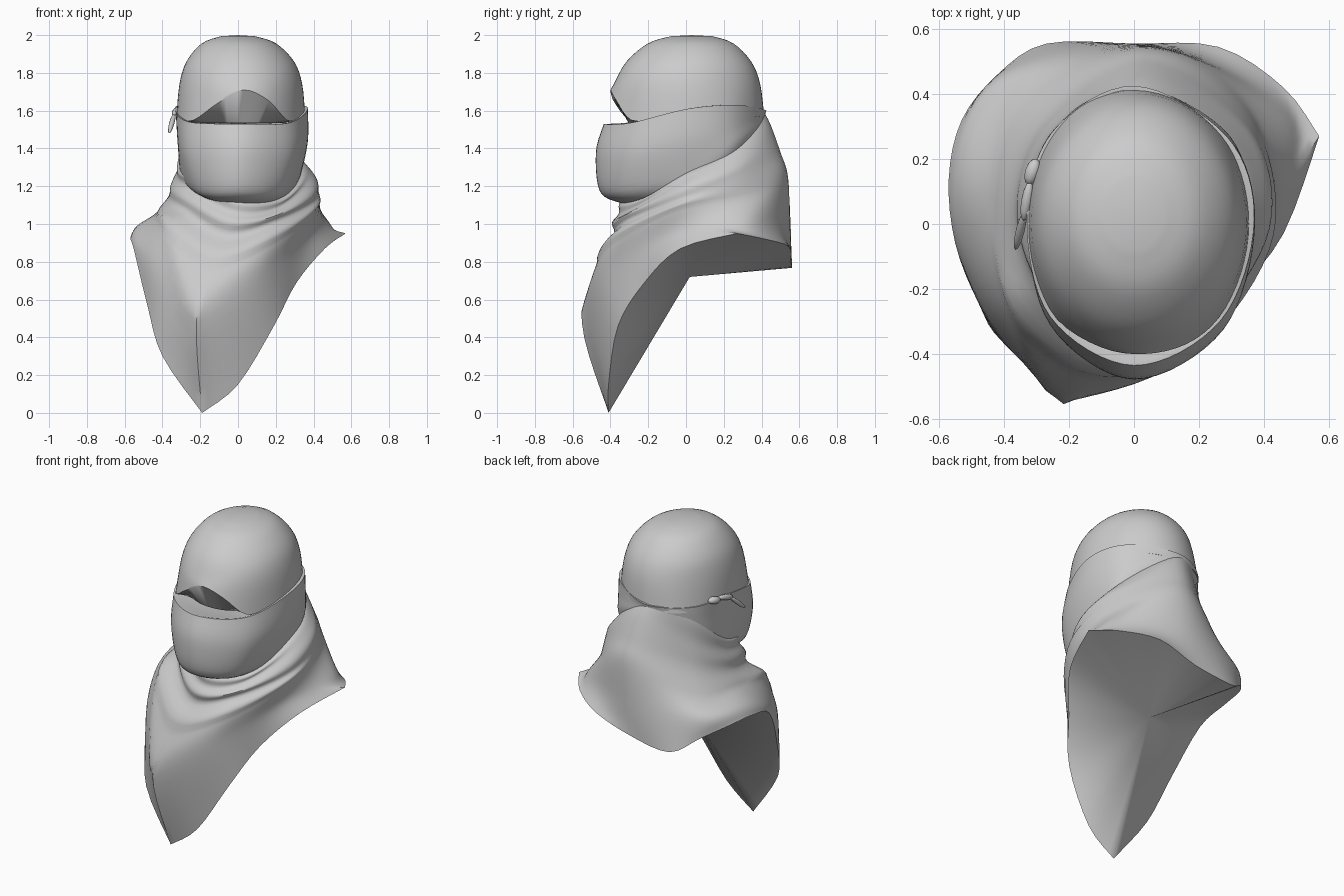
import bpy
import bmesh
import math
from mathutils import Vector

if "Cube" in bpy.data.objects:
    bpy.data.objects.remove(bpy.data.objects["Cube"])

SEGMENTS = 64


def spline(a, b, c, d, t):
    """Catmull-Rom blend between b and c."""
    return 0.5 * (2 * b + (c - a) * t + (2 * a - 5 * b + 4 * c - d) * t * t
                  + (3 * b - a - 3 * c + d) * t ** 3)


def loop(*keys, corners=()):
    """Closed ring through key points from the front, with optional sharp corners."""
    pts = [Vector(k) for k in keys]
    n = len(pts)
    ring = []
    for s in range(SEGMENTS):
        u = s * n / SEGMENTS
        i = int(u)
        j = (i + 1) % n
        before = pts[i] if i in corners else pts[i - 1]
        after = pts[j] if j in corners else pts[(j + 1) % n]
        ring.append(spline(before, pts[i], pts[j], after, u - i))
    return ring


def oval(cx, cy, rx, ry, z):
    ring = []
    for s in range(SEGMENTS):
        a = math.tau * s / SEGMENTS
        ring.append(Vector((cx + rx * math.sin(a), cy - ry * math.cos(a), z)))
    return ring


def inset(ring, factor, drop):
    return [Vector((p.x * factor, p.y * factor, p.z - drop)) for p in ring]


def refine(rings, steps):
    """Add smooth in-between rings."""
    rows = []
    last = len(rings) - 1
    for i in range(last):
        near = [rings[max(0, min(last, i + k))] for k in (-1, 0, 1, 2)]
        for j in range(steps):
            rows.append([spline(*p, j / steps) for p in zip(*near)])
    return rows + [rings[-1]]


def finish(name, bm):
    bmesh.ops.recalc_face_normals(bm, faces=bm.faces)
    mesh = bpy.data.meshes.new(name)
    bm.to_mesh(mesh)
    bm.free()
    obj = bpy.data.objects.new(name, mesh)
    bpy.context.collection.objects.link(obj)
    bpy.ops.object.select_all(action="DESELECT")
    obj.select_set(True)
    bpy.context.view_layer.objects.active = obj
    bpy.ops.object.shade_smooth_by_angle(angle=math.radians(50))


def loft(name, rows, bottom=None, top=None):
    """Skin a stack of rings, with optional fans to an apex."""
    bm = bmesh.new()
    grid = [[bm.verts.new(p) for p in row] for row in rows]
    for low, high in zip(grid, grid[1:]):
        for i in range(SEGMENTS):
            j = (i + 1) % SEGMENTS
            bm.faces.new((low[i], low[j], high[j], high[i]))
    for apex, ring in ((bottom, grid[0]), (top, grid[-1])):
        if apex:
            tip = bm.verts.new(apex)
            for i in range(SEGMENTS):
                bm.faces.new((ring[i], tip, ring[(i + 1) % SEGMENTS]))
    finish(name, bm)


# Draped scarf: pointed hem, bulging tail, shoulders and cowl collar
hem = loop((-.19, -.41, 0), (0, -.41, .15), (.19, -.36, .46), (.31, -.22, .69),
           (.46, -.03, .87), (.57, .27, .95), (.46, .42, .92), (.26, .545, .88),
           (0, .555, .8), (-.27, .555, .77), (-.42, .46, .86), (-.53, .32, .92),
           (-.57, .14, .93), (-.55, -.06, .86), (-.48, -.24, .57), (-.4, -.36, .3),
           corners=(0, 5))
tail = loop((-.22, -.55, .47), (.14, -.42, .72), (.4, -.06, .95), (.47, .33, 1),
            (.05, .55, 1), (-.42, .44, .98), (-.54, .1, .98), (-.46, -.26, .8),
            corners=(0,))
chest = loop((-.15, -.465, .78), (.18, -.39, .9), (.42, -.04, 1.08), (.36, .35, 1.15),
             (.05, .54, 1.25), (-.34, .38, 1.08), (-.43, .08, 1.06), (-.38, -.25, .98))
cowl = loop((-.06, -.385, .95), (.21, -.32, 1.02), (.42, -.02, 1.14), (.36, .3, 1.26),
            (.04, .5, 1.38), (-.27, .33, 1.23), (-.37, .06, 1.15), (-.29, -.21, 1.08))
collar = loop((-.02, -.37, 1.05), (.22, -.28, 1.08), (.39, 0, 1.23), (.33, .28, 1.34),
              (.02, .45, 1.52), (-.25, .3, 1.37), (-.335, .06, 1.25), (-.26, -.19, 1.18))
neck = loop((0, -.33, 1.13), (.23, -.22, 1.14), (.33, 0, 1.27), (.28, .26, 1.4),
            (0, .41, 1.6), (-.24, .29, 1.51), (-.31, .05, 1.32), (-.24, -.18, 1.25))
STEPS = 6
scarf_rows = refine([hem, tail, chest, cowl, collar, neck], STEPS)
for r, row in enumerate(scarf_rows):
    level = r / STEPS
    for s, p in enumerate(row):
        outward = Vector((p.x, p.y, 0)).normalized()
        # Swagged folds around the collar
        if level > 2:
            front = 0.5 + 0.5 * math.cos(math.tau * s / SEGMENTS)
            p += outward * 0.014 * front * math.sin((level - 2) * math.tau * 0.83)
        # Long crease down the front
        if p.y < 0 and 0.5 < p.z < 1.05:
            crease = -0.24 - 0.25 * (p.z - 0.48)
            p += outward * 0.015 * math.exp(-((p.x - crease) / 0.04) ** 2)
loft("scarf", scarf_rows, bottom=(-.1, .02, .72))

# Face mask wrapping to the back of the head
mask_base = loop((0, -.34, 1.11), (.19, -.25, 1.12), (.31, 0, 1.2), (.28, .26, 1.36),
                 (0, .41, 1.5), (-.24, .27, 1.42), (-.3, 0, 1.25), (-.18, -.24, 1.14))
mask_chin = loop((0, -.455, 1.17), (.23, -.325, 1.18), (.335, 0, 1.27), (.295, .27, 1.43),
                 (0, .42, 1.54), (-.25, .27, 1.46), (-.31, 0, 1.3), (-.21, -.32, 1.18))
mask_nose = loop((0, -.477, 1.38), (.275, -.325, 1.37), (.37, 0, 1.44), (.29, .27, 1.52),
                 (0, .42, 1.58), (-.25, .28, 1.53), (-.32, 0, 1.44), (-.255, -.315, 1.37))
mask_rim = loop((0, -.435, 1.53), (.268, -.295, 1.535), (.37, .01, 1.61), (.285, .27, 1.63),
                (0, .425, 1.6), (-.25, .285, 1.59), (-.33, .02, 1.6), (-.258, -.285, 1.54))
mask_rows = refine([mask_base, mask_chin, mask_nose, mask_rim], 5)
mask_rows += [inset(mask_rim, .97, 0), inset(mask_rim, .86, .015)]
loft("face_mask", mask_rows, top=(0, 0, 1.5))

# Head wrap with an arched brow and recessed underside
brow = loop((.03, -.4, 1.71), (.16, -.37, 1.655), (.26, -.29, 1.55), (.33, -.15, 1.56),
            (.355, 0, 1.58), (.335, .15, 1.58), (.275, .27, 1.58), (.15, .375, 1.57),
            (0, .415, 1.56), (-.15, .375, 1.56), (-.245, .285, 1.56), (-.305, .16, 1.57),
            (-.325, 0, 1.58), (-.305, -.15, 1.56), (-.235, -.295, 1.55), (-.1, -.38, 1.645))
dome = refine([brow, oval(.015, .005, .325, .388, 1.74),
               oval(.012, .015, .285, .33, 1.86),
               oval(.005, .025, .195, .225, 1.957), oval(0, .03, .09, .11, 1.994)], 4)
recess = [Vector((p.x * .8, p.y * .76, 1.535)) for p in brow]
loft("head_wrap", [recess] + dome, bottom=(0, 0, 1.53), top=(0, .03, 2))


# Side knot with two loose ends
def lump(name, start, end, width):
    a, b = Vector(start), Vector(end)
    bm = bmesh.new()
    bmesh.ops.create_uvsphere(bm, u_segments=10, v_segments=6, radius=1)
    turn = (b - a).to_track_quat("Z", "Y")
    half = (b - a).length / 2
    for v in bm.verts:
        scaled = Vector((v.co.x * width, v.co.y * width, v.co.z * half))
        v.co = (a + b) / 2 + turn @ scaled
    finish(name, bm)


lump("knot", (-.3, .2, 1.61), (-.325, .12, 1.6), .024)
lump("knot_end_upper", (-.32, .13, 1.61), (-.34, .01, 1.58), .018)
lump("knot_end_lower", (-.335, .04, 1.59), (-.365, -.08, 1.48), .014)
